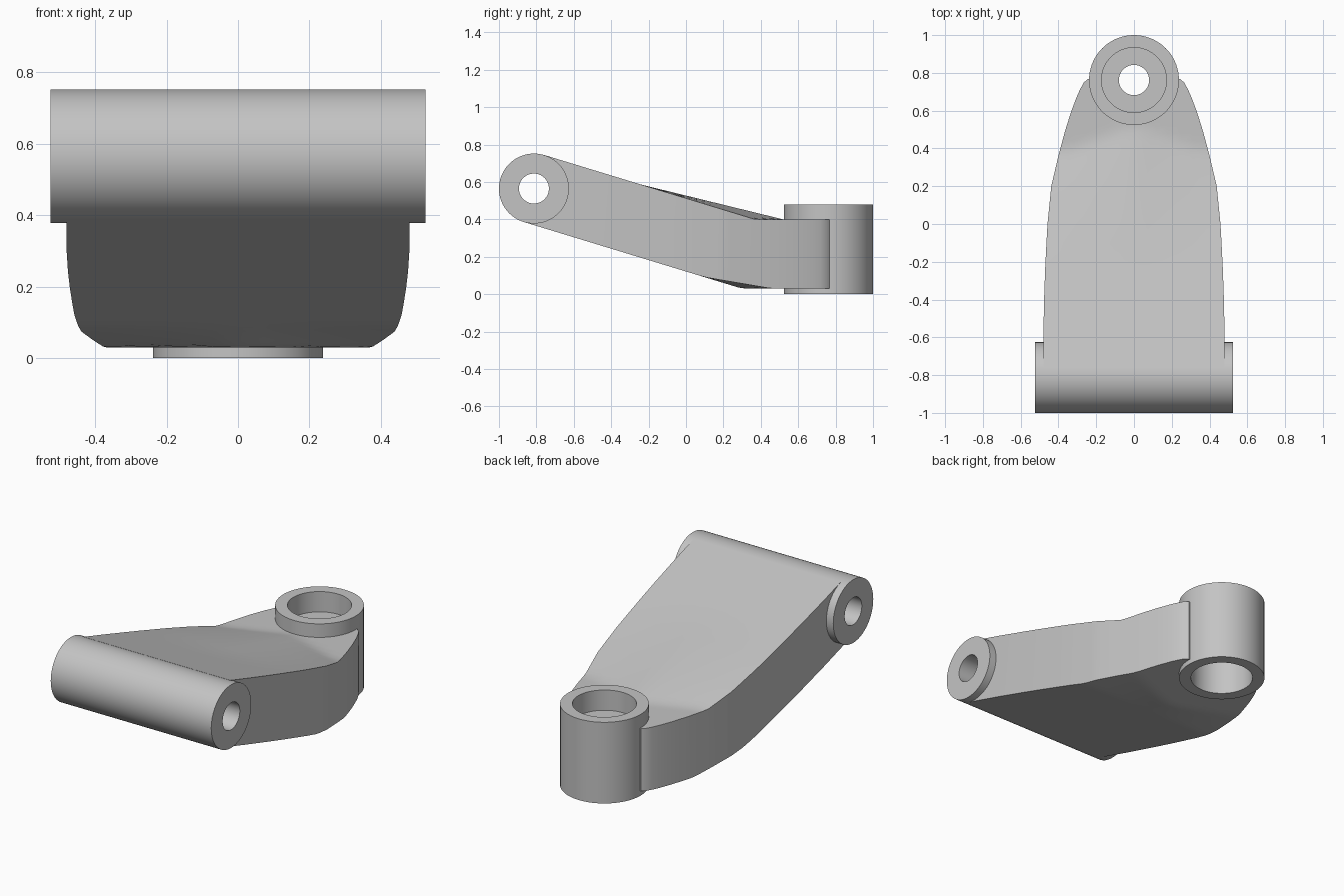
import bpy, bmesh, math
from mathutils import Matrix

if "Cube" in bpy.data.objects:
    bpy.data.objects.remove(bpy.data.objects["Cube"], do_unlink=True)

grey = bpy.data.materials.new("plain grey")
grey.use_nodes = True
grey.diffuse_color = (0.55, 0.55, 0.55, 1)
grey.node_tree.nodes["Principled BSDF"].inputs["Base Color"].default_value = (0.55, 0.55, 0.55, 1)


def finish(bm, name):
    bmesh.ops.recalc_face_normals(bm, faces=bm.faces)
    mesh = bpy.data.meshes.new(name)
    bm.to_mesh(mesh)
    bm.free()
    mesh.materials.append(grey)
    obj = bpy.data.objects.new(name, mesh)
    bpy.context.collection.objects.link(obj)
    return obj


def smooth(obj):
    bpy.ops.object.select_all(action='DESELECT')
    obj.select_set(True)
    bpy.context.view_layer.objects.active = obj
    bpy.ops.object.shade_smooth_by_angle(angle=math.radians(25))


def lathe(name, profile, place, segments=72):
    """Revolve a closed (radius, height) loop around z, then place it."""
    bm = bmesh.new()
    rings = []
    for i in range(segments):
        a = 2 * math.pi * i / segments
        rings.append([bm.verts.new((r * math.cos(a), r * math.sin(a), h)) for r, h in profile])
    n = len(profile)
    for i in range(segments):
        a, b = rings[i], rings[(i + 1) % segments]
        for j in range(n):
            k = (j + 1) % n
            bm.faces.new((a[j], b[j], b[k], a[k]))
    bm.transform(place)
    return finish(bm, name)


def cutter(radius, depth, place):
    bm = bmesh.new()
    bmesh.ops.create_cone(bm, cap_ends=True, segments=72, radius1=radius, radius2=radius, depth=depth)
    bm.transform(place)
    obj = finish(bm, "cutter")
    obj.hide_render = True
    return obj


def interpolate(points, y):
    for (y0, v0), (y1, v1) in zip(points, points[1:]):
        if y <= y1:
            return v0 + (v1 - v0) * max(0, y - y0) / (y1 - y0)
    return points[-1][1]


# Barrels
PIVOT_Y, PIVOT_Z, PIVOT_R = -0.813, 0.565, 0.187
SOCKET_Y, SOCKET_R = 0.762, 0.238
pivot_place = Matrix.Translation((0, PIVOT_Y, PIVOT_Z)) @ Matrix.Rotation(math.pi / 2, 4, 'Y')
socket_place = Matrix.Translation((0, SOCKET_Y, 0))
pivot = lathe("pivot_barrel", [(0.08, -0.525), (PIVOT_R, -0.525), (PIVOT_R, 0.525), (0.08, 0.525)], pivot_place)
socket = lathe("socket_barrel", [(SOCKET_R, 0), (SOCKET_R, 0.48), (0.172, 0.48), (0.172, 0.36),
                                 (0.08, 0.36), (0.08, 0.3), (0.172, 0.3), (0.172, 0)], socket_place)

# Arm: a tapering web, sloping down tangent to the pivot, then levelling out
SLOPE = -0.305
TOP, BOTTOM = 0.40, 0.03
TOP_START, BOTTOM_START = (-0.757, 0.744), (-0.867, 0.386)
OUTLINE = [(-0.87, 0.48), (-0.6, 0.48), (-0.4, 0.476), (-0.2, 0.469), (0, 0.458), (0.2, 0.438),
           (0.35, 0.403), (0.5, 0.363), (0.6, 0.331), (0.7, 0.293), (0.75, 0.265), (0.768, 0.243)]


def surface_z(start, bend, flat_y, level, y):
    """Tangent slope up to the bend, straight run to flat_y, then level."""
    bend_z = start[1] + SLOPE * (bend - start[0])
    return interpolate([(start[0], start[1]), (bend, bend_z), (flat_y, level)], y)


columns = [i / 6 for i in range(-6, 7)]
stations = [-0.6, -0.4, -0.24, -0.1, 0] + [0.04 * i for i in range(1, 19)] + [0.75, 0.768]
bm = bmesh.new()
tops, bottoms = [], []
for s in [None] + stations:
    ty, by = (TOP_START[0], BOTTOM_START[0]) if s is None else (s, s)
    top_row, bottom_row = [], []
    for t in columns:
        top_z = surface_z(TOP_START, -0.24, 0.52 - 0.15 * abs(t), TOP, ty)
        bottom_z = surface_z(BOTTOM_START, 0.1, 0.3 + 0.16 * abs(t), BOTTOM, by)
        top_row.append(bm.verts.new((t * interpolate(OUTLINE, ty), ty, top_z)))
        bottom_row.append(bm.verts.new((t * interpolate(OUTLINE, by), by, bottom_z)))
    tops.append(top_row)
    bottoms.append(bottom_row)
for grid in (tops, bottoms):
    for a, b in zip(grid, grid[1:]):
        for j in range(len(columns) - 1):
            bm.faces.new((a[j], a[j + 1], b[j + 1], b[j]))
for i in range(len(tops) - 1):
    for j in (0, -1):
        bm.faces.new((tops[i][j], tops[i + 1][j], bottoms[i + 1][j], bottoms[i][j]))
for i in (0, -1):
    for j in range(len(columns) - 1):
        bm.faces.new((tops[i][j], tops[i][j + 1], bottoms[i][j + 1], bottoms[i][j]))
arm = finish(bm, "arm")

# Clear the arm out of the barrels so their bores stay open
for tool in (cutter(PIVOT_R - 0.008, 1.4, pivot_place), cutter(SOCKET_R - 0.008, 1.4, socket_place)):
    mod = arm.modifiers.new("clear", 'BOOLEAN')
    mod.operation = 'DIFFERENCE'
    mod.solver = 'EXACT'
    mod.object = tool
    bpy.context.view_layer.objects.active = arm
    bpy.ops.object.modifier_apply(modifier=mod.name)
    bpy.data.objects.remove(tool, do_unlink=True)

for obj in (arm, pivot, socket):
    smooth(obj)
